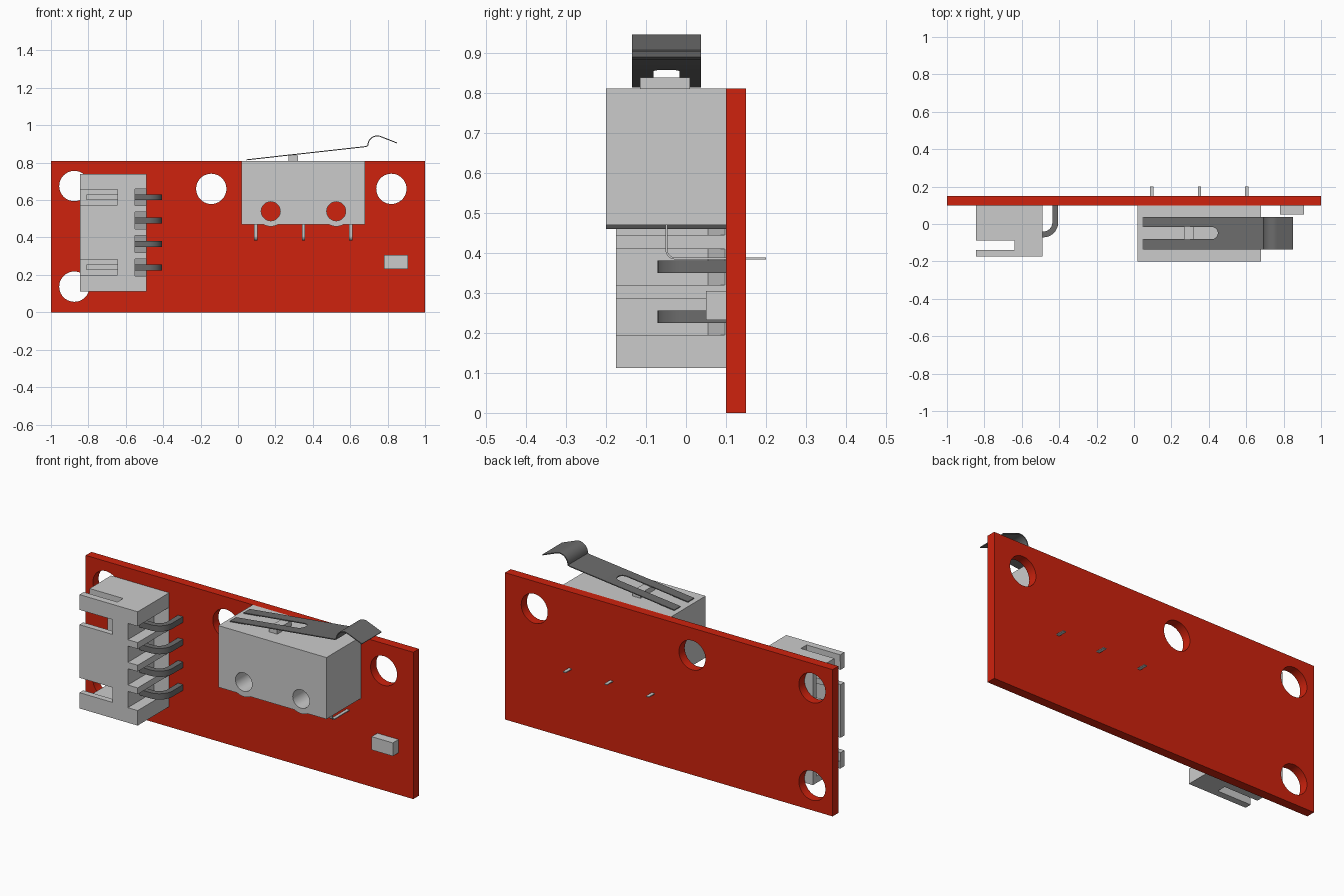
import bpy, bmesh, math
from mathutils import Vector

if "Cube" in bpy.data.objects:
    bpy.data.objects.remove(bpy.data.objects["Cube"])


def material(name, rgb):
    m = bpy.data.materials.new(name)
    m.diffuse_color = (*rgb, 1)
    m.use_nodes = True
    m.node_tree.nodes["Principled BSDF"].inputs["Base Color"].default_value = m.diffuse_color
    return m


RED = material("board red", (0.62, 0.016, 0.004))
LIGHT = material("light grey", (0.60, 0.60, 0.60))
DARK = material("dark metal", (0.15, 0.15, 0.15))


def place(axis, p, t):
    """Profile point p at depth t along the axis."""
    a, b = p
    return {"x": (t, a, b), "y": (a, t, b), "z": (a, b, t)}[axis]


def finish(name, bm, mat):
    bmesh.ops.recalc_face_normals(bm, faces=bm.faces)
    me = bpy.data.meshes.new(name)
    bm.to_mesh(me)
    bm.free()
    me.materials.append(mat)
    ob = bpy.data.objects.new(name, me)
    bpy.context.collection.objects.link(ob)
    return ob


def prism(name, pts, axis, t0, t1, mat=LIGHT):
    bm = bmesh.new()
    r0, r1 = ([bm.verts.new(place(axis, p, t)) for p in pts] for t in (t0, t1))
    bm.faces.new(r0)
    bm.faces.new(r1)
    for i in range(len(pts)):
        j = (i + 1) % len(pts)
        bm.faces.new((r0[i], r0[j], r1[j], r1[i]))
    return finish(name, bm, mat)


def box(name, x0, x1, y0, y1, z0, z1, mat=LIGHT):
    return prism(name, [(x0, y0), (x1, y0), (x1, y1), (x0, y1)], "z", z0, z1, mat)


def strip(name, path, thick, axis, t0, t1, mat):
    """Bent sheet or wire: a path with thickness, extruded along an axis."""
    path = [Vector(p) for p in path]
    bm, rings = bmesh.new(), []
    for i, p in enumerate(path):
        d = (path[min(i + 1, len(path) - 1)] - path[max(i - 1, 0)]).normalized()
        n = Vector((-d.y, d.x)) * thick / 2
        rings.append([bm.verts.new(place(axis, q, t))
                      for q, t in ((p - n, t0), (p + n, t0), (p + n, t1), (p - n, t1))])
    for a, b in zip(rings, rings[1:]):
        for i in range(4):
            j = (i + 1) % 4
            bm.faces.new((a[i], a[j], b[j], b[i]))
    bm.faces.new(rings[0])
    bm.faces.new(rings[-1])
    return smooth(finish(name, bm, mat))


def arc(cx, cy, r, a0, a1, n):
    return [(cx + r * math.cos(math.radians(a0 + (a1 - a0) * i / n)),
             cy + r * math.sin(math.radians(a0 + (a1 - a0) * i / n))) for i in range(n + 1)]


def circle(cx, cy, r, n=40):
    return arc(cx, cy, r, 0, 360, n)[:-1]


def select(ob):
    bpy.ops.object.select_all(action="DESELECT")
    ob.select_set(True)
    bpy.context.view_layer.objects.active = ob


def smooth(ob):
    select(ob)
    bpy.ops.object.shade_smooth_by_angle(angle=math.radians(30))
    return ob


def cut(ob, cutters):
    for c in cutters:
        c.hide_render = True
        select(ob)
        m = ob.modifiers.new("cut", "BOOLEAN")
        m.operation, m.solver, m.object = "DIFFERENCE", "EXACT", c
        bpy.ops.object.modifier_apply(modifier=m.name)
        bpy.data.objects.remove(c)
    return smooth(ob)


# Circuit board with mounting holes
board = box("circuit_board", -1, 1, 0.10, 0.15, 0, 0.81, RED)
cut(board, [prism("cutter", circle(x, z, 0.081), "y", 0, 0.3)
            for x, z in ((-0.875, 0.675), (-0.875, 0.137), (-0.143, 0.66), (0.82, 0.66))])

# Connector housing: open to the left, with latch slots and pin notches
pin_z = (0.24, 0.365, 0.49, 0.615)
housing = box("connector_housing", -0.845, -0.49, -0.175, 0.10, 0.112, 0.74)
cutters = [box("cutter", -0.9, -0.60, -0.142, 0.067, 0.15, 0.702),
           box("cutter", -0.9, -0.64, -0.138, -0.087, 0.0, 0.9)]
cutters += [box("cutter", -0.9, -0.645, -0.3, -0.10, z - 0.041, z + 0.041)
            for z in (pin_z[0], pin_z[3])]
cutters += [prism("cutter", [(-0.55, -0.2), (-0.48, -0.2), (-0.48, 0.104), (-0.55, 0.055)],
                  "z", z - 0.045, z + 0.045) for z in pin_z]
cut(housing, cutters)

# Connector pins: bent outside, straight contacts inside
for z in pin_z:
    path = [(-0.56, -0.056)] + arc(-0.485, 0.008, 0.064, -90, 0, 8) + [(-0.421, 0.105)]
    strip("connector_pin", path, 0.031, "z", z - 0.016, z + 0.016, DARK)
    box("connector_contact", -0.81, -0.59, -0.07, -0.04, z - 0.015, z + 0.015)

# Switch body with rounded bulges under its two through holes
hole_x, hole_z = (0.175, 0.525), 0.54
outline = [(0.02, 0.81), (0.02, 0.47)]
for x in hole_x:
    outline += arc(x, hole_z, 0.081, 210 + 30, 330 - 30, 8)
outline = [(x, min(z, 0.47) if z < 0.6 else z) for x, z in outline]
outline += [(0.68, 0.47), (0.68, 0.81)]
body = prism("switch_body", outline, "y", -0.20, 0.10)
cut(body, [prism("cutter", circle(x, hole_z, 0.051, 32), "y", -0.3, 0.2) for x in hole_x])

# Switch plunger
box("switch_plunger", 0.27, 0.32, -0.115, 0.01, 0.80, 0.838)

# Switch lever with a curled tip and an open slot
path = [(0.045, 0.815), (0.25, 0.838), (0.45, 0.860), (0.685, 0.886), (0.694, 0.891)]
path += arc(0.745, 0.893, 0.05, 170, 65, 12) + [(0.85, 0.905)]
lever = strip("switch_lever", path, 0.005, "y", -0.135, 0.038, DARK)
slot = [(0.0, -0.081)] + arc(0.416, -0.0485, 0.0325, -90, 90, 12) + [(0.0, -0.016)]
cut(lever, [prism("cutter", slot, "z", 0.7, 1.0)])

# Switch terminals, bent back through the board
for x in (0.095, 0.35, 0.602):
    path = [(-0.049, 0.48)] + arc(-0.027, 0.408, 0.022, 180, 270, 6) + [(0.20, 0.386)]
    strip("switch_terminal", path, 0.005, "x", x - 0.009, x + 0.009, LIGHT)

# Small surface component
box("surface_component", 0.78, 0.91, 0.05, 0.10, 0.232, 0.305)
